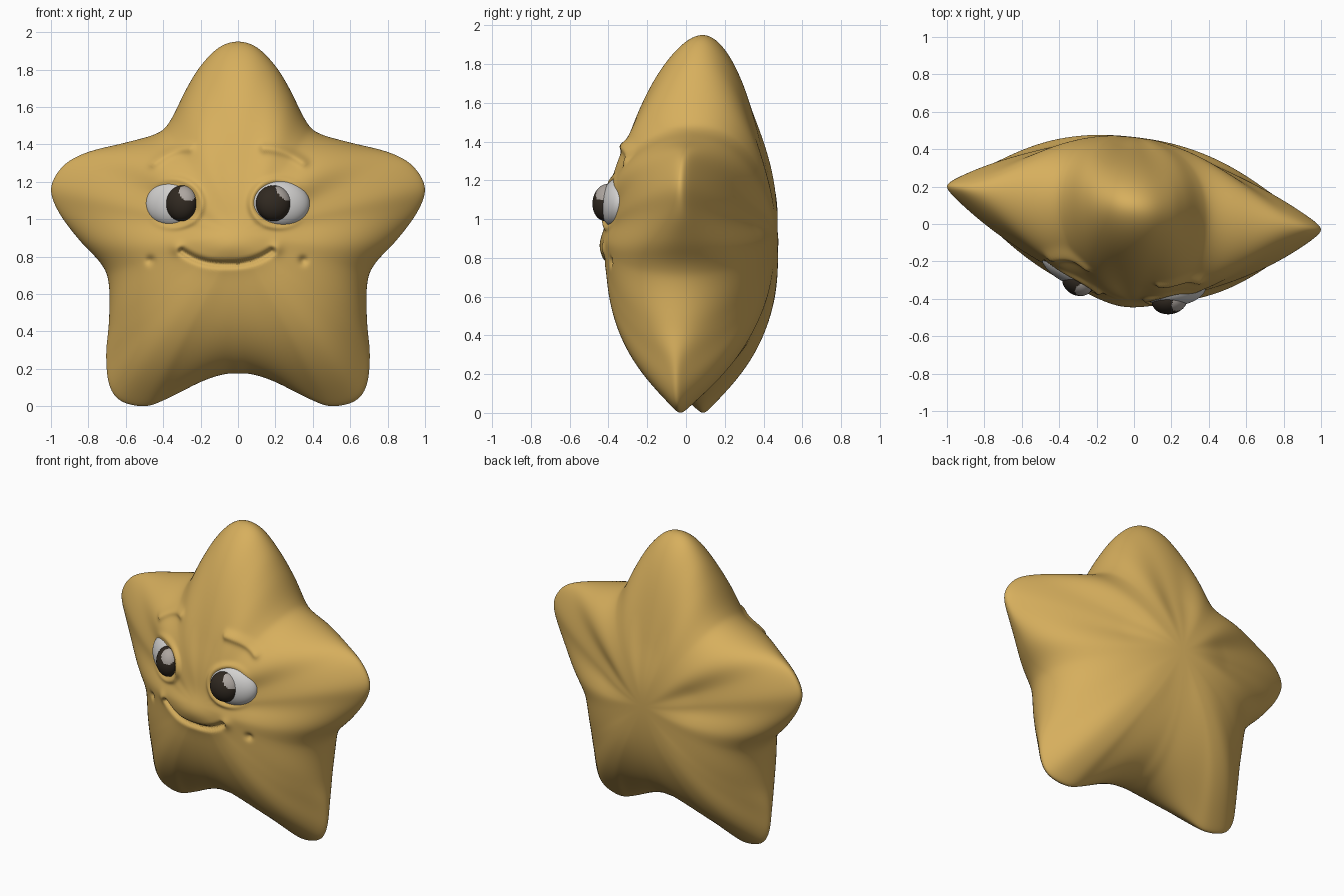
import bpy, bmesh, math
from mathutils import Vector
from mathutils.bvhtree import BVHTree

if "Cube" in bpy.data.objects:
    bpy.data.objects.remove(bpy.data.objects["Cube"], do_unlink=True)


def material(name, rgb):
    mat = bpy.data.materials.new(name)
    mat.use_nodes = True
    mat.diffuse_color = (*rgb, 1)
    mat.node_tree.nodes["Principled BSDF"].inputs["Base Color"].default_value = (*rgb, 1)
    return mat


gold = material("warm_gold", (0.68, 0.43, 0.11))
white = material("eye_white", (0.65, 0.64, 0.63))
dark = material("dark_brown", (0.03, 0.022, 0.015))
glint = material("eye_glint", (0.42, 0.38, 0.35))


def add_object(name, bm, mats):
    mesh = bpy.data.meshes.new(name)
    bm.to_mesh(mesh)
    obj = bpy.data.objects.new(name, mesh)
    bpy.context.collection.objects.link(obj)
    for mat in mats:
        mesh.materials.append(mat)
    for poly in mesh.polygons:
        poly.use_smooth = True
    return obj


# Star outline: half profile, mirrored and smoothed with a spline
half = [(0, 1.95), (.1, 1.92), (.2, 1.82), (.28, 1.69), (.36, 1.53), (.43, 1.46),
        (.6, 1.41), (.8, 1.36), (.93, 1.29), (1, 1.17), (.96, 1.04), (.85, .89),
        (.73, .76), (.69, .65), (.69, .45), (.705, .28), (.69, .12), (.63, .03),
        (.5, 0), (.38, .04), (.2, .13), (.08, .17), (0, .175)]
control = [Vector(p) for p in half + [(-x, z) for x, z in half[-2:0:-1]]]
STEPS, RINGS = 8, 110
CENTRE = Vector((0, .92))


def spline(points, i, t):
    a, b, c, d = (points[(i + k) % len(points)] for k in (-1, 0, 1, 2))
    return (b * 2 + (c - a) * t + (a * 2 - b * 5 + c * 4 - d) * t**2
            + (b * 3 - a - c * 3 + d) * t**3) / 2


outline = [spline(control, i, k / STEPS) - CENTRE
           for i in range(len(control)) for k in range(STEPS)]


# Relief of the face: mouth groove, brows, cheeks, dimples and eye rims
def bump(d, width):
    return math.exp(-(d / width) ** 2)


def arc(x0, x1, height):
    return [Vector((x, height(x))) for x in
            (x0 + (x1 - x0) * k / 40 for k in range(41))]


FACE_X = -.06
EYES = {"right": (-.35, 1.085, -.3, .087), "left": (.225, 1.085, .19, .095)}
mouth = arc(-.3, .18, lambda x: .76 + .07 * abs((x - FACE_X) / .24) ** 2.5)
brows = [arc(-.45, -.26, lambda x: 1.38 - 2.2 * (x + .26) ** 2),
         arc(.14, .35, lambda x: 1.38 - 1.7 * (x - .14) ** 2)]


def relief(p):
    near = lambda path: min((p - q).length for q in path)
    out = -.035 * bump(near(mouth), .017)
    out += .045 * bump((p.x - FACE_X) / .2, 1) * bump((p.y - .86) / .1, 1)
    for brow in brows:
        out += .022 * bump(near(brow), .025)
    for side in (-1, 1):
        corner = Vector((FACE_X + side * .265, .845))
        dimple = Vector((FACE_X + side * .41, .78))
        out += .015 * bump((p - corner).length, .035)
        out -= .02 * bump((p - dimple).length, .022)
    for ex, ez, _, _ in EYES.values():
        dx, dz = (p.x - ex) / .155, (p.y - ez) / .13
        # Lids are thickest toward the nose and fade outward
        inner = min(max(.5 - math.copysign(.6, ex) * dx, 0), 1)
        out += .02 * inner * bump(math.hypot(dx, dz) - 1, .13)
    return out


def ramp(value, low, high):
    t = min(max((value - low) / (high - low), 0), 1)
    return t * t * (3 - 2 * t)


# Taper amount and power of the top point, the arms and the legs
TOP, ARM, LEG = (.64, 1.8), (.83, 1.8), (.85, 3)


# Body: rings that grow from a circle at the middle into the star outline
def body_point(edge, s, side):
    reach = edge.length
    up = edge.y / reach
    p = CENTRE + edge.normalized() * (s * (.7 + (reach - .7) * s))
    amount, power = TOP if up > .78 else ARM if up > -.37 else LEG
    # Valleys are elliptic; points taper and end in a blunt round tip
    valley_depth = math.sqrt(1 - s**2.3)
    point_depth = (1 - amount * s**power) * math.sqrt(1 - s**10)
    blend = ramp(reach, .73, 1.03) * ramp(s, 0, .48)
    depth = valley_depth + (point_depth - valley_depth) * blend
    lean = .055 * s**3 * ramp(p.y, .4, 1.1)
    return Vector((p.x, .03 - .115 * p.x + lean + side * .435 * depth, p.y))


bm = bmesh.new()
rim = [bm.verts.new(body_point(e, 1, 1)) for e in outline]
count = len(outline)
for side in (-1, 1):
    previous = rim
    for r in range(RINGS - 1, 0, -1):
        s = math.sin(r / RINGS * math.pi / 2)
        ring = [bm.verts.new(body_point(e, s, side)) for e in outline]
        for i in range(count):
            j = (i + 1) % count
            bm.faces.new((previous[i], previous[j], ring[j], ring[i]))
        previous = ring
    hub = bm.verts.new(body_point(outline[0], 0, side))
    for i in range(count):
        bm.faces.new((previous[i], previous[(i + 1) % count], hub))
bmesh.ops.recalc_face_normals(bm, faces=bm.faces)
for _ in range(5):
    bmesh.ops.smooth_vert(bm, verts=bm.verts, factor=.5,
                          use_axis_x=True, use_axis_y=True, use_axis_z=True)
bm.normal_update()
for v in bm.verts:
    if v.normal.y < -.2 and abs(v.co.x) < .62 and .6 < v.co.z < 1.5:
        v.co.y -= relief(v.co.xz)
bm.normal_update()
tree = BVHTree.FromBMesh(bm)
add_object("star_body", bm, [gold])
bm.free()


# Eyes: flattened balls set on the body surface
def eye_part(name, x, z, radii, sink, mats, painted=False):
    hit = tree.ray_cast(Vector((x, -2, z)), Vector((0, 1, 0)))[0]
    bm = bmesh.new()
    bmesh.ops.create_uvsphere(bm, u_segments=48, v_segments=32, radius=1)
    if painted:
        toward = Vector((.6, -.5, .62)).normalized()
        for face in bm.faces:
            if face.calc_center_median().normalized().dot(toward) > .83:
                face.material_index = 1
    for v in bm.verts:
        v.co = Vector(a * b for a, b in zip(v.co, radii))
    obj = add_object(name, bm, mats)
    bm.free()
    obj.location = hit + Vector((0, sink, 0))
    # Each eye follows the curve of the face
    obj.rotation_euler = (-.12, 0, -.5 if x < 0 else .16)


for side, (ex, ez, px, pr) in EYES.items():
    eye_part(side + "_eye_white", ex, ez, (.16, .075, .125), .036, [white])
    eye_part(side + "_pupil", px, ez, (pr, .072, .096), -.006, [dark, glint], True)
